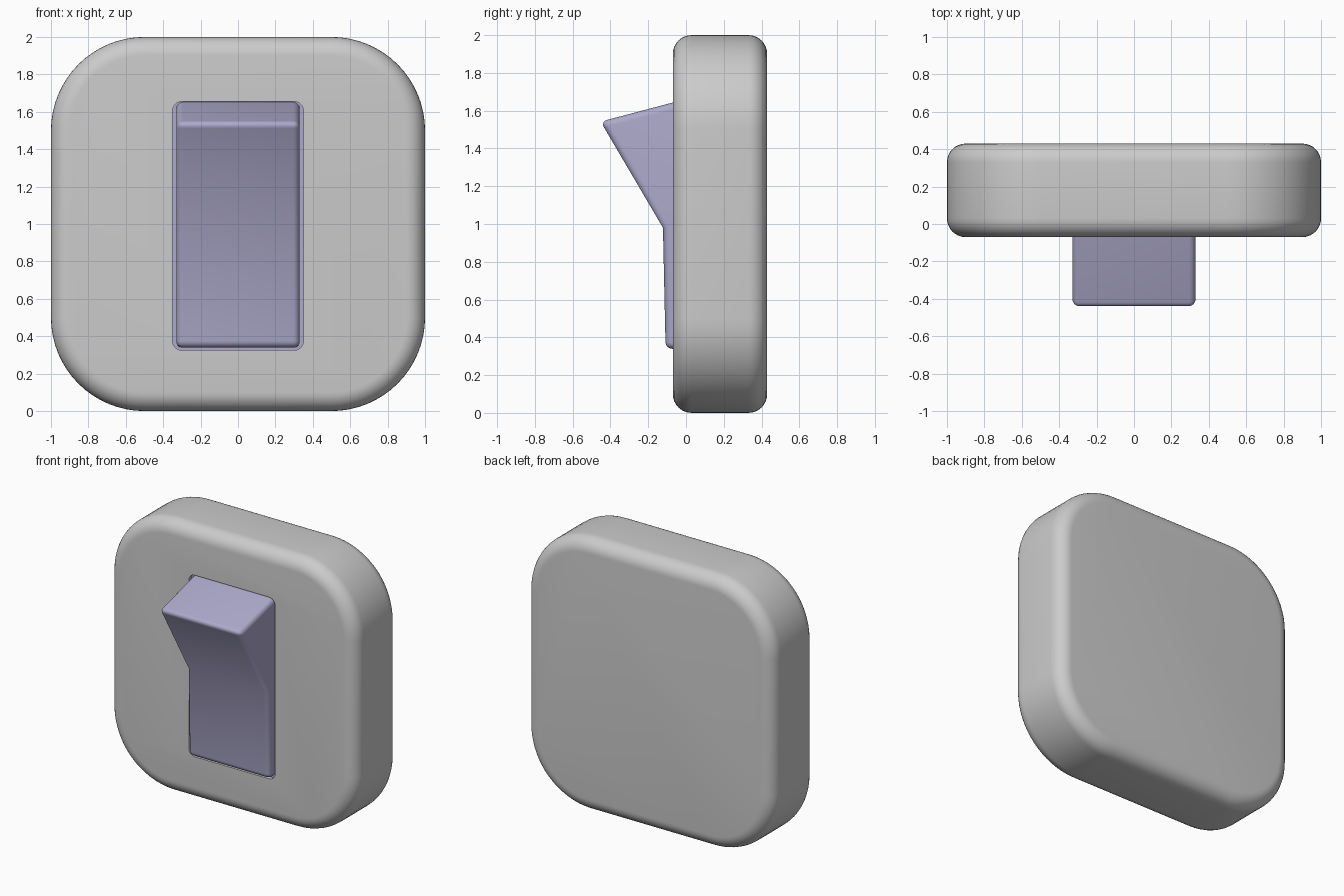
import bpy, bmesh, math

if "Cube" in bpy.data.objects:
    bpy.data.objects.remove(bpy.data.objects["Cube"])


def finish(name, bm, mat=None):
    bmesh.ops.recalc_face_normals(bm, faces=bm.faces)
    me = bpy.data.meshes.new(name)
    bm.to_mesh(me)
    bm.free()
    ob = bpy.data.objects.new(name, me)
    bpy.context.collection.objects.link(ob)
    if mat:
        me.materials.append(mat)
    return ob


def prism(points, step):
    bm = bmesh.new()
    f = bm.faces.new([bm.verts.new(p) for p in points])
    r = bmesh.ops.extrude_face_region(bm, geom=[f])
    new = [g for g in r["geom"] if isinstance(g, bmesh.types.BMVert)]
    bmesh.ops.translate(bm, verts=new, vec=step)
    bmesh.ops.recalc_face_normals(bm, faces=bm.faces)
    return bm


def rounded_slab(x0, x1, z0, z1, r, y0, y1, seg):
    pts = []
    for i, (cx, cz) in enumerate([(x1 - r, z1 - r), (x0 + r, z1 - r),
                                  (x0 + r, z0 + r), (x1 - r, z0 + r)]):
        for k in range(seg + 1):
            a = math.pi / 2 * (i + k / seg)
            pts.append((cx + r * math.cos(a), y0, cz + r * math.sin(a)))
    return prism(pts, (0, y1 - y0, 0))


def bevel(bm, edges, width, seg):
    bmesh.ops.bevel(bm, geom=edges, offset=width, segments=seg, profile=0.5,
                    affect='EDGES', clamp_overlap=True)


def smooth(ob):
    bpy.ops.object.select_all(action='DESELECT')
    ob.select_set(True)
    bpy.context.view_layer.objects.active = ob
    bpy.ops.object.shade_smooth_by_angle(angle=math.radians(30))


lilac = bpy.data.materials.new("lilac")
lilac.diffuse_color = (0.42, 0.40, 0.60, 1)
lilac.use_nodes = True
lilac.node_tree.nodes["Principled BSDF"].inputs["Base Color"].default_value = lilac.diffuse_color

# wall plate with softened front and back rims
bm = rounded_slab(-1, 1, 0, 2, 0.5, -0.07, 0.43, 16)
rims = [e for e in bm.edges if abs(e.verts[0].co.y - e.verts[1].co.y) < 1e-4]
bevel(bm, rims, 0.1, 8)
plate = finish("wall_plate", bm)

# shallow pocket around the switch
cutter = finish("pocket_cutter",
                rounded_slab(-0.35, 0.35, 0.325, 1.655, 0.05, -0.2, -0.03, 6))
cutter.hide_render = True
cut = plate.modifiers.new("pocket", 'BOOLEAN')
cut.object = cutter
cut.solver = 'EXACT'
bpy.context.view_layer.objects.active = plate
bpy.ops.object.modifier_apply(modifier=cut.name)
bpy.data.objects.remove(cutter)
smooth(plate)

# coloured floor of the pocket
smooth(finish("pocket_floor",
              rounded_slab(-0.35, 0.35, 0.325, 1.655, 0.05, -0.04, 0.0, 6), lilac))

# rocker switch, upper half tipped outwards
profile = [(0.02, 1.667), (-0.452, 1.542), (-0.122, 0.98), (-0.108, 0.34), (0.02, 0.337)]
bm = prism([(-0.33, y, z) for y, z in profile], (0.66, 0, 0))
corners = [e for e in bm.edges
           if min(v.co.y for v in e.verts) < 0.01
           and not all(abs(v.co.z - 0.98) < 1e-3 for v in e.verts)]
bevel(bm, corners, 0.035, 5)
smooth(finish("rocker_switch", bm, lilac))
